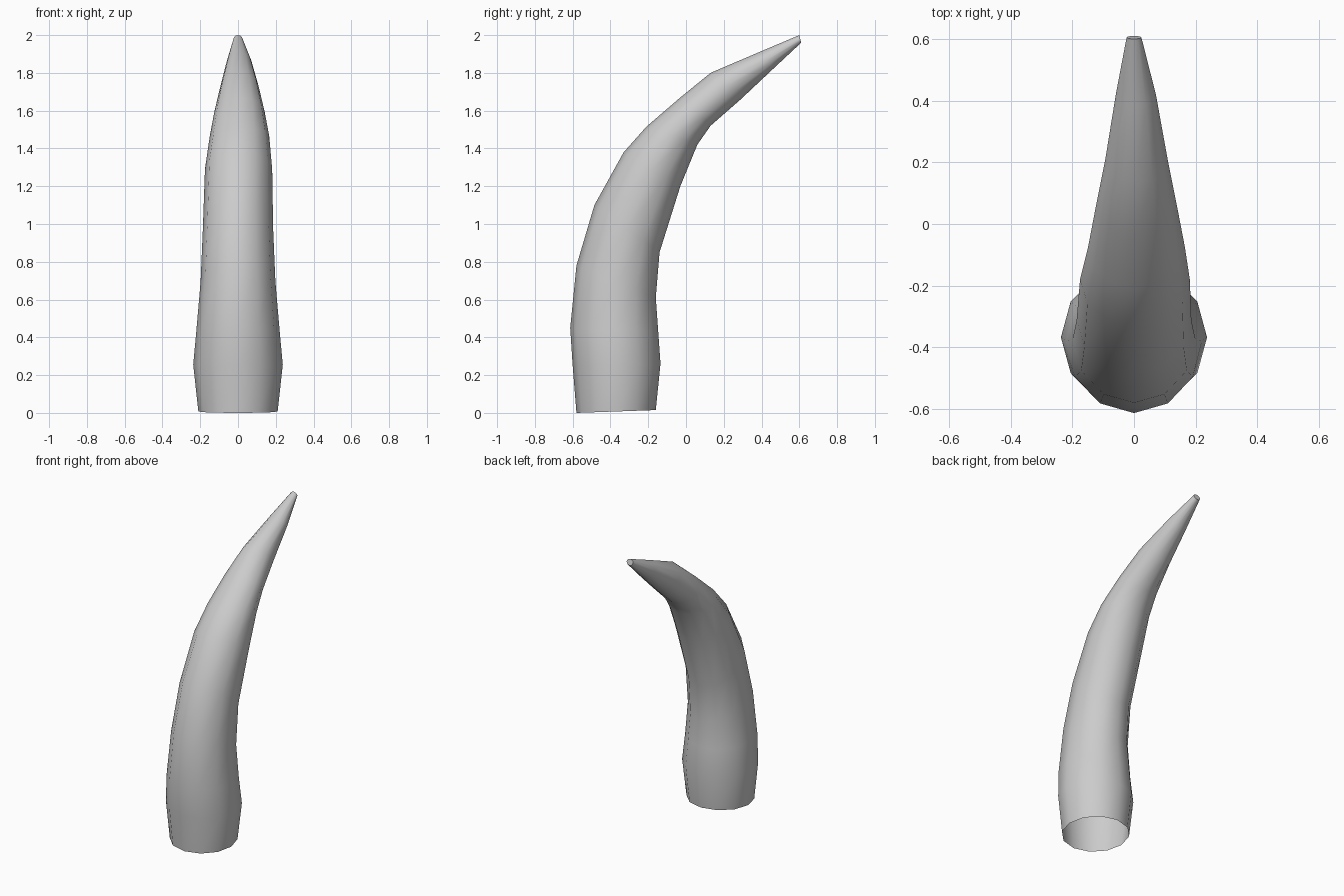
import bpy, bmesh, math
from mathutils import Vector

if "Cube" in bpy.data.objects:
    bpy.data.objects.remove(bpy.data.objects["Cube"])

SIDES = 12
# cross-sections: outer (y, z), inner (y, z), half width, sideways shift
RINGS = [
    ((-0.58, 0.00), (-0.16, 0.015), 0.210, 0.0),
    ((-0.60, 0.25), (-0.135, 0.26), 0.237, 0.0),
    ((-0.613, 0.45), (-0.147, 0.43), 0.220, 0.0),
    ((-0.58, 0.78), (-0.16, 0.61), 0.198, 0.0),
    ((-0.485, 1.10), (-0.14, 0.85), 0.186, 0.0),
    ((-0.33, 1.38), (-0.03, 1.20), 0.178, 0.003),
    ((-0.21, 1.515), (0.06, 1.42), 0.157, 0.008),
    ((-0.03, 1.67), (0.13, 1.52), 0.133, 0.008),
    ((0.13, 1.80), (0.29, 1.66), 0.101, 0.008),
    ((0.38, 1.907), (0.46, 1.82), 0.065, 0.006),
    ((0.60, 2.00), (0.61, 1.96), 0.024, 0.0),
]

# curved horn shell, open at the base and closed at the small tip
bm = bmesh.new()
loops = []
for outer, inner, width, shift in RINGS:
    o, i = Vector((shift, *outer)), Vector((shift, *inner))
    centre, axis = (o + i) / 2, (o - i) / 2
    loops.append([bm.verts.new(centre + axis * math.cos(a) + Vector((width * math.sin(a), 0, 0)))
                  for a in (2 * math.pi * k / SIDES for k in range(SIDES))])
for low, high in zip(loops, loops[1:]):
    for k in range(SIDES):
        n = (k + 1) % SIDES
        bm.faces.new((low[k], low[n], high[n], high[k]))
bm.faces.new(loops[-1])
bm.normal_update()

mesh = bpy.data.meshes.new("horn")
bm.to_mesh(mesh)
bm.free()
horn = bpy.data.objects.new("horn", mesh)
bpy.context.collection.objects.link(horn)

# smooth sides, crisp tip
bpy.context.view_layer.objects.active = horn
horn.select_set(True)
bpy.ops.object.shade_smooth_by_angle(angle=math.radians(50))
